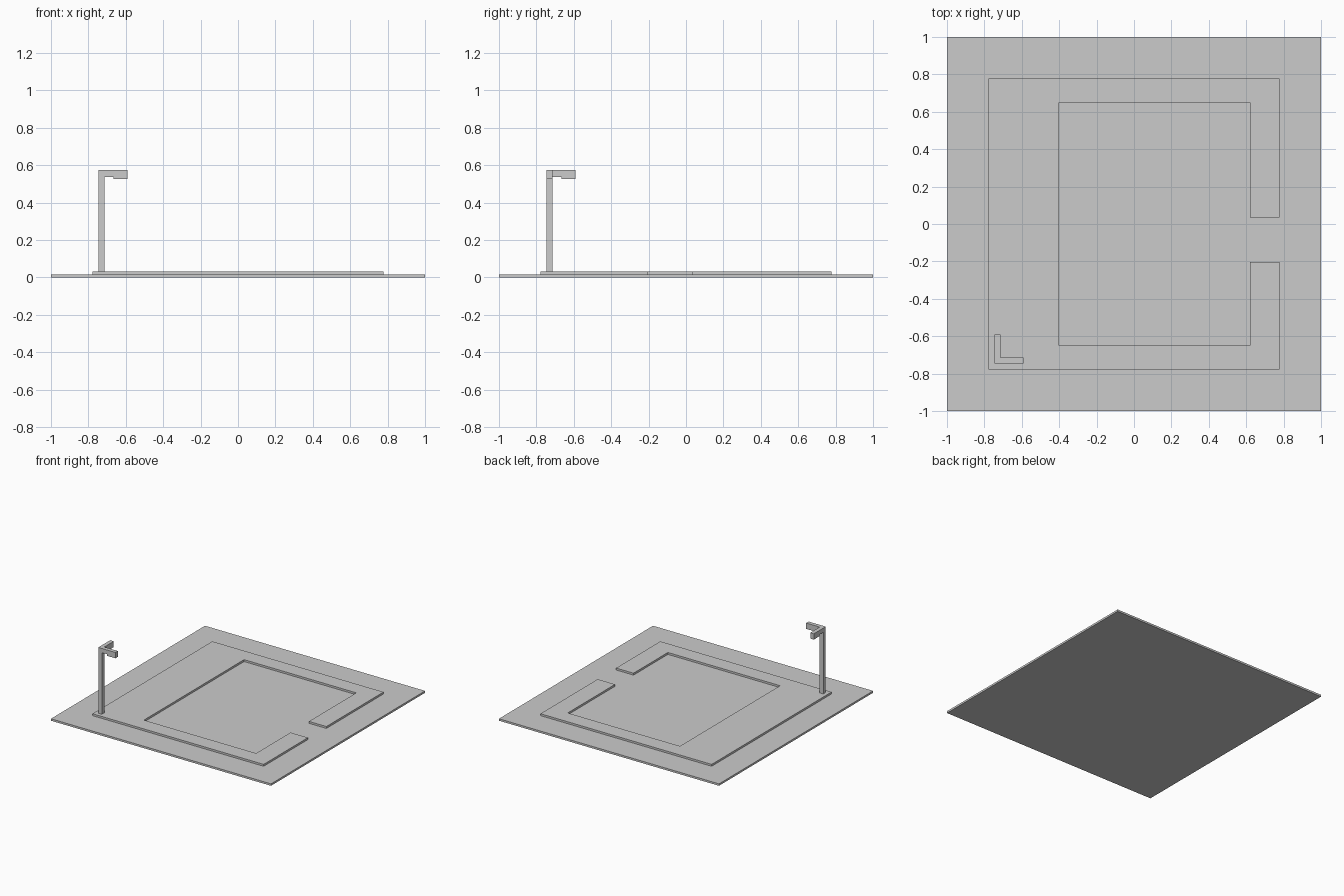
import bpy, bmesh
from mathutils import Vector

if "Cube" in bpy.data.objects:
    bpy.data.objects.remove(bpy.data.objects["Cube"])


def extrude(name, points, direction):
    """Make a solid by extruding a flat outline along a direction."""
    bm = bmesh.new()
    face = bm.faces.new([bm.verts.new(p) for p in points])
    res = bmesh.ops.extrude_face_region(bm, geom=[face], use_keep_orig=True)
    verts = [g for g in res["geom"] if isinstance(g, bmesh.types.BMVert)]
    bmesh.ops.translate(bm, verts=verts, vec=Vector(direction))
    bmesh.ops.recalc_face_normals(bm, faces=bm.faces)
    mesh = bpy.data.meshes.new(name)
    bm.to_mesh(mesh)
    bm.free()
    obj = bpy.data.objects.new(name, mesh)
    bpy.context.collection.objects.link(obj)
    return obj


BASE, CURB = 0.016, 0.032
P0, P1 = -0.747, -0.715      # post sides, same in x and y
TOP, ARM, HEAD = 0.573, 0.538, 0.525
H0, H1 = -0.666, -0.592      # lamp head start and end

# Ground slab
extrude("ground_slab", [(-1, -1, 0), (1, -1, 0), (1, 1, 0), (-1, 1, 0)], (0, 0, BASE))

# Raised pavement: ring with an opening on the right side
o = 0.778
pavement = [(o, -0.204), (o, -o), (-o, -o), (-o, o), (o, o), (o, 0.036),
            (0.62, 0.036), (0.62, 0.65), (-0.40, 0.65), (-0.40, -0.65),
            (0.62, -0.65), (0.62, -0.204)]
extrude("pavement", [(x, y, BASE) for x, y in pavement], (0, 0, CURB - BASE))

# Lamp post with two arms, each ending in a thicker head
arm = [(P1, TOP), (H1, TOP), (H1, HEAD), (H0, HEAD), (H0, ARM), (P1, ARM)]
extrude("lamp_post", [(P0, P0, CURB), (P1, P0, CURB), (P1, P1, CURB), (P0, P1, CURB)],
        (0, 0, TOP - CURB))
extrude("lamp_arm_x", [(a, P0, z) for a, z in arm], (0, P1 - P0, 0))
extrude("lamp_arm_y", [(P0, a, z) for a, z in arm], (P1 - P0, 0, 0))
